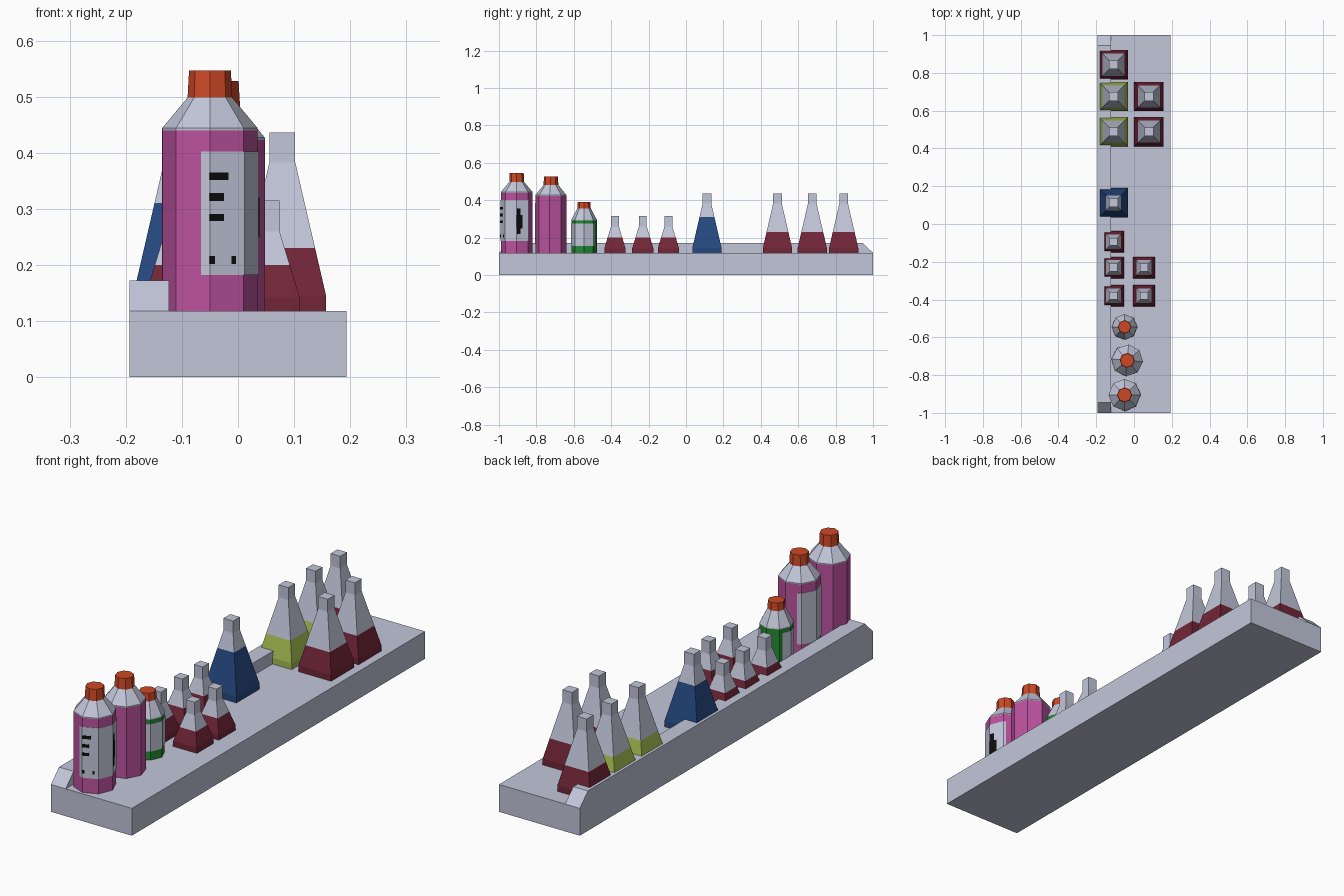
import bpy, math

if "Cube" in bpy.data.objects:
    bpy.data.objects.remove(bpy.data.objects["Cube"])


def lin(c):
    c /= 255
    return c / 12.92 if c <= 0.04045 else ((c + 0.055) / 1.055) ** 2.4


def material(name, r, g, b):
    m = bpy.data.materials.new(name)
    m.diffuse_color = (lin(r), lin(g), lin(b), 1)
    m.use_nodes = True
    m.node_tree.nodes["Principled BSDF"].inputs["Base Color"].default_value = m.diffuse_color
    return m


GREY = material("pale_grey", 194, 198, 217)
RED = material("dark_red", 114, 37, 55)
BLUE = material("navy_blue", 37, 73, 128)
LIME = material("lime_green", 166, 190, 82)
PINK = material("magenta", 188, 82, 158)
GREEN = material("bottle_green", 34, 138, 50)
ORANGE = material("orange", 206, 72, 38)
BLACK = material("black", 12, 12, 12)

SHELF = 0.118


def make(name, verts, faces, mats, ids=None):
    me = bpy.data.meshes.new(name)
    me.from_pydata(verts, [], faces)
    for m in mats:
        me.materials.append(m)
    if ids:
        for p, i in zip(me.polygons, ids):
            p.material_index = i
    ob = bpy.data.objects.new(name, me)
    bpy.context.collection.objects.link(ob)
    return ob


def stack(name, x, y, sides, rot, rings, mats):
    """Lathe-like solid: rings of (radius, z, material index of the band above)."""
    verts, faces, ids = [], [], []
    n = sides
    for r, z, _ in rings:
        for k in range(n):
            a = math.radians(rot) + 2 * math.pi * k / n
            verts.append((x + r * math.cos(a), y + r * math.sin(a), z))
    for i in range(len(rings) - 1):
        for k in range(n):
            j = (k + 1) % n
            faces.append((i * n + k, i * n + j, (i + 1) * n + j, (i + 1) * n + k))
            ids.append(rings[i][2])
    faces.append(tuple(reversed(range(n))))
    ids.append(rings[0][2])
    last = (len(rings) - 1) * n
    faces.append(tuple(range(last, last + n)))
    ids.append(rings[-1][2])
    return make(name, verts, faces, mats, ids)


# Shelf board with a raised rim along the left edge, rim ends bevelled
def extrude_x(name, profile, x0, x1):
    n = len(profile)
    verts = [(x, y, z) for x in (x0, x1) for y, z in profile]
    faces = [tuple(reversed(range(n))), tuple(range(n, 2 * n))]
    faces += [(k, (k + 1) % n, (k + 1) % n + n, k + n) for k in range(n)]
    return make(name, verts, faces, [GREY])


extrude_x("shelf_board", [(-1, 0), (1, 0), (1, SHELF), (-1, SHELF)], -0.193, 0.193)
extrude_x("shelf_rim", [(-1, SHELF), (1, SHELF), (0.945, 0.172), (-0.945, 0.172)],
          -0.193, -0.123)


# Square flasks: coloured liquid below, clear grey above
def flask(name, x, y, half, z_foot, split, neck, z_neck, top, liquid):
    mid = half + (neck - half) * (split - z_foot) / (z_neck - z_foot)
    s = math.sqrt(2)
    stack(name, x, y, 4, 45, [
        (half * s, SHELF, 0), (half * s, z_foot, 0), (mid * s, split, 1),
        (neck * s, z_neck, 1), (neck * s, top, 1)], [liquid, GREY])


big = [(-0.109, 0.843, RED, 0.23), (-0.109, 0.675, LIME, 0.23), (-0.109, 0.489, LIME, 0.23),
       (0.079, 0.675, RED, 0.23), (0.079, 0.489, RED, 0.23), (-0.109, 0.112, BLUE, 0.31)]
for i, (x, y, m, split) in enumerate(big):
    flask(f"large_flask_{i}", x, y, 0.078, 0.145, split, 0.023, 0.383, 0.436, m)

for i, (x, y) in enumerate([(-0.109, -0.38), (-0.109, -0.231), (-0.109, -0.094),
                            (0.053, -0.38), (0.053, -0.231)]):
    flask(f"small_flask_{i}", x, y, 0.057, 0.142, 0.2, 0.021, 0.26, 0.315, RED)


# Thin plate wrapped on an octagonal bottle between two angles (degrees)
def wrap(name, x, y, r, rot, a0, a1, z0, z1, lift, mat):
    corners = [rot + 45 * k for k in range(-20, 20) if a0 < rot + 45 * k < a1]
    verts = []
    for a in [a0] + corners + [a1]:
        off = math.radians((a - rot) % 45 - 22.5)
        d = (r * math.cos(math.radians(22.5)) + lift) / math.cos(off)
        px, py = x + d * math.cos(math.radians(a)), y + d * math.sin(math.radians(a))
        verts += [(px, py, z0), (px, py, z1)]
    n = len(verts) // 2
    ob = make(name, verts, [(2 * k, 2 * k + 2, 2 * k + 3, 2 * k + 1) for k in range(n - 1)], [mat])
    mod = ob.modifiers.new("thickness", 'SOLIDIFY')
    mod.thickness = 0.0015
    mod.offset = -1


# Octagonal bottles: body, grey shoulder, orange cap and label
def bottle(name, x, y, r, rot, z_body, z_cap, top, body, cap, label):
    stack(name, x, y, 8, rot, [
        (r, SHELF, 0), (r, z_body, 1), (r, z_body + 0.004, 1), (cap, z_cap, 1)],
        [body, GREY])
    stack(name + "_cap", x, y, 8, rot, [(cap, z_cap - 0.002, 0), (cap * 0.93, top, 0)], [ORANGE])
    wrap(name + "_label", x, y, r, rot, *label, 0.002, GREY)


bottle("tall_bottle", -0.05, -0.905, 0.085, 0, 0.44, 0.498, 0.547, PINK, 0.04,
       (-101, 52, 0.182, 0.402))
bottle("middle_bottle", -0.036, -0.722, 0.084, -5, 0.423, 0.481, 0.528, PINK, 0.04,
       (119, 270, 0.165, 0.385))
bottle("short_bottle", -0.05, -0.545, 0.068, 0, 0.292, 0.357, 0.391, GREEN, 0.036,
       (147, 420, 0.156, 0.275))

# Plain dark bars printed on the tall bottle's label
bars = [(-90, -66, 0.351, 0.365), (-90, -72, 0.314, 0.328), (-90, -72, 0.278, 0.291),
        (-90, -84, 0.202, 0.216), (-62, -56, 0.202, 0.216),
        (2, 14, 0.22, 0.25), (0, 22, 0.25, 0.32), (2, 14, 0.32, 0.355)]
for i, b in enumerate(bars):
    wrap(f"label_bar_{i}", -0.05, -0.905, 0.085, 0, *b, 0.003, BLACK)
